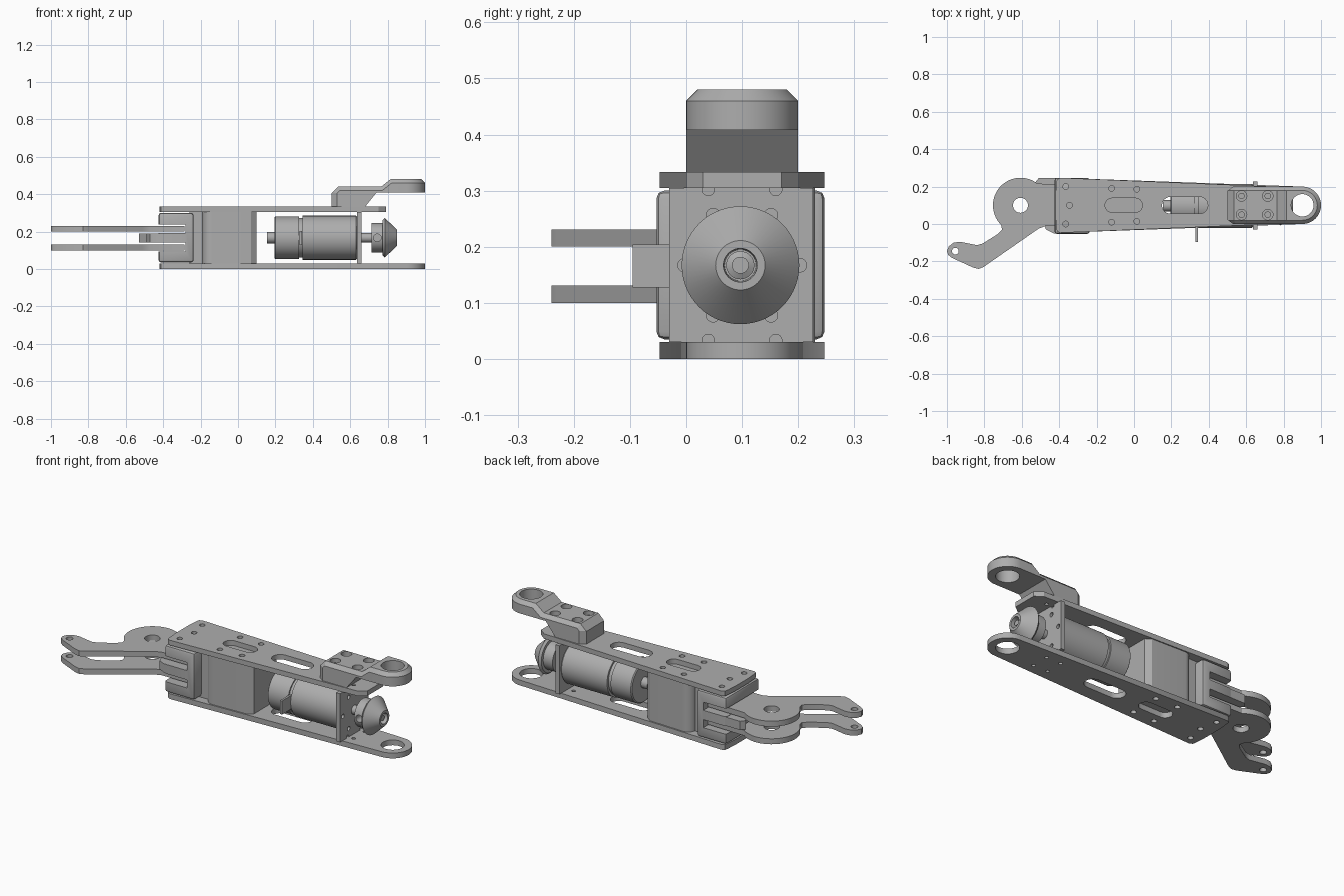
import bpy, bmesh, math
from mathutils import Matrix, Vector

cube = bpy.data.objects.get("Cube")
if cube:
    bpy.data.objects.remove(cube, do_unlink=True)

grey = bpy.data.materials.new("machined_grey")
grey.use_nodes = True
colour = (0.42, 0.42, 0.42, 1)
grey.diffuse_color = colour
grey.node_tree.nodes["Principled BSDF"].inputs["Base Color"].default_value = colour

MID = 0.1      # y of the long centre line
AXIS = 0.167   # height of the motor axis


def prism(bm, pts, z0, z1):
    verts = [bm.verts.new((x, y, z0)) for x, y in pts]
    face = bm.faces.new(verts)
    top = bmesh.ops.extrude_face_region(bm, geom=[face])["geom"]
    moved = [v for v in top if isinstance(v, bmesh.types.BMVert)]
    bmesh.ops.translate(bm, verts=moved, vec=(0, 0, z1 - z0))
    bmesh.ops.recalc_face_normals(bm, faces=bm.faces)


def box(bm, x0, x1, y0, y1, z0, z1):
    prism(bm, [(x0, y0), (x1, y0), (x1, y1), (x0, y1)], z0, z1)


def arc(x, y, r, start, end, n=24):
    angles = [math.radians(start + (end - start) * i / n) for i in range(n + 1)]
    return [(x + r * math.cos(a), y + r * math.sin(a)) for a in angles]


def slot(x0, x1, r):
    return arc(x1 - r, MID, r, -90, 90, 12) + arc(x0 + r, MID, r, 90, 270, 12)


def drill(bm, centre, r, depth, axis="Z", r2=None):
    turn = Vector((0, 0, 1)).rotation_difference(
        Vector([float(axis == a) for a in "XYZ"])).to_matrix().to_4x4()
    bmesh.ops.create_cone(bm, cap_ends=True, segments=32, radius1=r,
                          radius2=r2 or r, depth=depth,
                          matrix=Matrix.Translation(centre) @ turn)


def finish(obj):
    obj.data.shade_smooth()
    obj.data.set_sharp_from_angle(angle=math.radians(30))


def solid(name, bm):
    mesh = bpy.data.meshes.new(name)
    bm.to_mesh(mesh)
    bm.free()
    mesh.materials.append(grey)
    obj = bpy.data.objects.new(name, mesh)
    bpy.context.collection.objects.link(obj)
    finish(obj)
    return obj


def combine(obj, cutter_bm, operation="DIFFERENCE"):
    cutter = solid("cutter", cutter_bm)
    cutter.hide_render = True
    mod = obj.modifiers.new("cut", "BOOLEAN")
    mod.operation, mod.object, mod.solver = operation, cutter, "EXACT"
    deps = bpy.context.evaluated_depsgraph_get()
    mesh = bpy.data.meshes.new_from_object(obj.evaluated_get(deps))
    obj.modifiers.clear()
    obj.data = mesh
    bpy.data.objects.remove(cutter, do_unlink=True)
    finish(obj)


def bevel(bm, width, segments=1):
    edges = [e for e in bm.edges if e.calc_face_angle(0) > 1]
    bmesh.ops.bevel(bm, geom=edges, offset=width, segments=segments,
                    profile=0.5, affect="EDGES")


def lathe(name, profile):
    bm = bmesh.new()
    verts = [bm.verts.new((x, MID - 0.003, AXIS + r)) for x, r in profile]
    edges = [bm.edges.new(pair) for pair in zip(verts, verts[1:])]
    bmesh.ops.spin(bm, geom=verts + edges, cent=(0, MID - 0.003, AXIS),
                   axis=(1, 0, 0), angle=math.tau, steps=56)
    bmesh.ops.remove_doubles(bm, verts=bm.verts, dist=0.0002)
    bmesh.ops.recalc_face_normals(bm, faces=bm.faces)
    return solid(name, bm)


# Tapered side plates, with slots and screw holes
def side_plate(name, end, z0, z1):
    half = [(-0.395, 0.147), (-0.412, 0.138), (-0.415, 0.12), (-0.42, 0.06)]
    bm = bmesh.new()
    outline = end + [(x, MID + y) for x, y in half]
    outline += [(x, MID - y) for x, y in reversed(half)]
    prism(bm, outline, z0, z1)
    obj = solid(name, bm)
    holes = bmesh.new()
    prism(holes, slot(-0.155, 0.045, 0.038), z0 - 0.1, z1 + 0.1)
    prism(holes, slot(0.15, 0.395, 0.045), z0 - 0.1, z1 + 0.1)
    drill(holes, (-0.345, MID, z0), 0.015, 0.3)
    for side in (-1, 1):
        for x, y, r in ((-0.365, 0.1, 0.015), (-0.12, 0.09, 0.015),
                        (0.015, 0.086, 0.015), (0.6, 0.05, 0.01), (0.69, 0.05, 0.01)):
            drill(holes, (x, MID + side * y, z0), r, 0.3)
    if end[0][0] > 0.85:
        drill(holes, (0.9, MID, z0), 0.06, 0.3)
    combine(obj, holes)


side_plate("bottom_plate", arc(0.9, MID, 0.1, -90, 90), 0, 0.03)
side_plate("top_plate", [(0.75, 0.0), (0.79, 0.03), (0.79, 0.17), (0.75, 0.2)],
           0.305, 0.333)

# Spacer block between the plates
bm = bmesh.new()
left = arc(-0.14, 0.18, 0.05, 90, 180, 10) + arc(-0.14, 0.02, 0.05, 180, 270, 10)
prism(bm, left + [(0.07, -0.022), (0.1, 0.0), (0.1, 0.2), (0.07, 0.222)], 0.03, 0.305)
solid("spacer_block", bm)
bm = bmesh.new()
box(bm, -0.26, -0.15, 0.01, 0.19, 0.03, 0.305)
solid("spacer_web", bm)

# Slotted knuckle with its tongue
bm = bmesh.new()
box(bm, -0.425, -0.237, -0.053, 0.247, 0.035, 0.3)
bevel(bm, 0.014, 2)
knuckle = solid("knuckle", bm)
cuts = bmesh.new()
for z in (0.0945, 0.193):
    box(cuts, -0.5, -0.282, -0.2, 0.4, z, z + 0.046)
combine(knuckle, cuts)
bm = bmesh.new()
prism(bm, [(-0.53, 0.22), (-0.51, 0.245), (-0.27, 0.245), (-0.27, -0.05),
           (-0.43, -0.05), (-0.47, -0.03), (-0.49, 0.02), (-0.49, 0.16)][::-1],
      0.142, 0.191)
solid("knuckle_tongue", bm)

# Pair of bent link plates
for name, z in (("lower_link", 0.1), ("upper_link", 0.2)):
    bm = bmesh.new()
    arm = [(-0.705, -0.03), (-0.73, -0.055), (-0.81, -0.105), (-0.84, -0.113),
           (-0.93, -0.095), (-0.965, -0.1), (-0.99, -0.12), (-1, -0.145),
           (-0.993, -0.165), (-0.975, -0.18), (-0.86, -0.233), (-0.83, -0.24),
           (-0.805, -0.23), (-0.51, -0.025), (-0.47, -0.01),
           (-0.285, -0.01), (-0.285, 0.21)]
    prism(bm, arc(-0.607, MID, 0.147, 52, 225, 36) + arm, z, z + 0.031)
    link = solid(name, bm)
    cuts = bmesh.new()
    drill(cuts, (-0.607, MID, z), 0.04, 0.3)
    drill(cuts, (-0.955, -0.145, z), 0.018, 0.3)
    combine(link, cuts)

# Motor, terminal tab and output shaft
lathe("motor", [(0.155, 0), (0.155, 0.03), (0.195, 0.03), (0.195, 0.108),
                (0.2, 0.114), (0.325, 0.114), (0.325, 0.106), (0.345, 0.106),
                (0.345, 0.118), (0.63, 0.118), (0.637, 0.112), (0.637, 0)])
lathe("output_shaft", [(0.63, 0), (0.63, 0.025), (0.81, 0.025), (0.815, 0.015),
                       (0.84, 0.015), (0.84, 0)])
bm = bmesh.new()
box(bm, 0.33, 0.342, -0.095, 0.02, 0.127, 0.204)
solid("terminal_tab", bm)

# Bevel gear with a set screw hole in its collar
gear = lathe("bevel_gear", [(0.715, 0), (0.715, 0.078), (0.773, 0.078), (0.773, 0.095),
                            (0.785, 0.105), (0.85, 0.044), (0.85, 0.03),
                            (0.805, 0.028), (0.805, 0)])
cuts = bmesh.new()
drill(cuts, (0.745, 0.0, AXIS), 0.02, 0.13, "Y")
combine(gear, cuts)

# Motor mount with a ring of holes
bm = bmesh.new()
box(bm, 0.636, 0.66, -0.03, 0.226, 0.03, 0.305)
mount = solid("motor_mount", bm)
cuts = bmesh.new()
for i in range(6):
    a = i * math.pi / 3
    drill(cuts, (0.66, MID + 0.103 * math.cos(a), AXIS + 0.103 * math.sin(a)),
          0.012, 0.03, "X")
for y in (0.04, 0.16):
    for z in (0.033, 0.302):
        drill(cuts, (0.66, y, z), 0.011, 0.03, "X")
combine(mount, cuts)

# Raised hinge arm: side profile crossed with a round-ended outline
bm = bmesh.new()
prism(bm, [(0.5, 0.333), (0.68, 0.333), (0.74, 0.408), (1.1, 0.408), (1.1, 0.48),
           (0.815, 0.48), (0.765, 0.44), (0.535, 0.44), (0.5, 0.405)], -0.5, 0.5)
bm.transform(Matrix.Translation((0, MID, 0)) @ Matrix.Rotation(math.pi / 2, 4, "X"))
hinge = solid("hinge_arm", bm)
bm = bmesh.new()
prism(bm, arc(0.9, MID, 0.1, -90, 90) + [(0.53, 0.2), (0.49, 0.17),
                                         (0.49, 0.03), (0.53, 0)], 0.2, 0.6)
combine(hinge, bm, "INTERSECT")
bm = bmesh.new()
bm.from_mesh(hinge.data)
rim = [e for e in bm.edges if e.calc_face_angle(0) > 1.2
       and all(v.co.z > 0.43 for v in e.verts)]
bmesh.ops.bevel(bm, geom=rim, offset=0.02, segments=1, affect="EDGES")
bm.to_mesh(hinge.data)
bm.free()
cuts = bmesh.new()
drill(cuts, (0.9, MID, 0.45), 0.06, 0.3)
for x in (0.575, 0.715):
    for y in (0.05, 0.15):
        drill(cuts, (x, y, 0.46), 0.028, 0.1)
combine(hinge, cuts)

# Cap screws sunk in the hinge arm
for x in (0.575, 0.715):
    for y in (0.05, 0.15):
        bm = bmesh.new()
        drill(bm, (x, y, 0.41), 0.017, 0.02)
        solid("cap_screw", bm)
